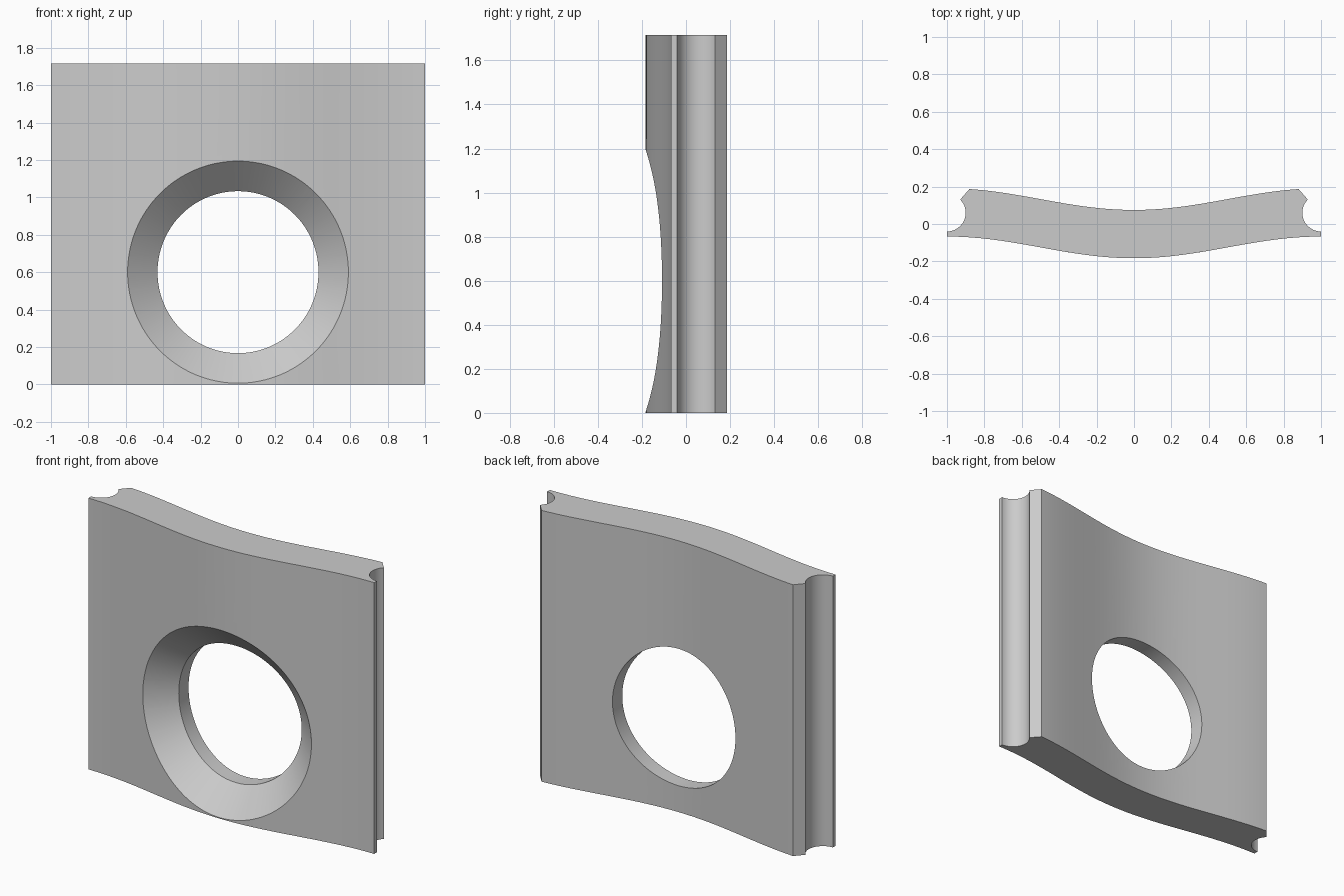
import bpy, bmesh, math

if "Cube" in bpy.data.objects:
    bpy.data.objects.remove(bpy.data.objects["Cube"])

HEIGHT, THICK = 1.716, 0.258


def bend(x):
    # front surface of the wavy plate, seen from above
    return -0.125 - 0.058 * math.cos(math.pi * x)


def make_object(name, bm):
    bmesh.ops.recalc_face_normals(bm, faces=bm.faces)
    mesh = bpy.data.meshes.new(name)
    bm.to_mesh(mesh)
    bm.free()
    ob = bpy.data.objects.new(name, mesh)
    bpy.context.collection.objects.link(ob)
    return ob


# Plan outline: front edge, grooved right side, back edge, mirrored left side
N = 48
front = [(-1 + 2 * i / N, bend(-1 + 2 * i / N)) for i in range(N + 1)]
groove = []
for i in range(17):
    a = math.radians(270 - 135 * i / 16)
    groove.append((1 + 0.1 * math.cos(a), 0.06 + 0.1 * math.sin(a)))
back = [(0.88 - 1.76 * i / N, bend(0.88 - 1.76 * i / N) + THICK) for i in range(N + 1)]
outline = front + groove + back + [(-x, y) for x, y in reversed(groove)]

# Plate, extruded while unbent so the hole can follow the curve
bm = bmesh.new()
low = [bm.verts.new((x, y - bend(x), 0)) for x, y in outline]
high = [bm.verts.new((x, y - bend(x), HEIGHT)) for x, y in outline]
n = len(outline)
for i in range(n):
    j = (i + 1) % n
    bm.faces.new((low[i], low[j], high[j], high[i]))
bm.faces.new(low)
bm.faces.new(high)
plate = make_object("wavy_plate", bm)

# Countersunk round hole cutter
bm = bmesh.new()
SEG = 128
rings = []
for r, y in ((0.644, -0.05), (0.433, 0.16), (0.433, 0.4)):
    rings.append([bm.verts.new((0.994 * r * math.cos(2 * math.pi * k / SEG), y,
                                0.6 + r * math.sin(2 * math.pi * k / SEG)))
                  for k in range(SEG)])
for a, b in zip(rings, rings[1:]):
    for k in range(SEG):
        m = (k + 1) % SEG
        bm.faces.new((a[k], a[m], b[m], b[k]))
bm.faces.new(rings[0])
bm.faces.new(rings[-1])
cutter = make_object("hole_cutter", bm)
cutter.hide_render = True

mod = plate.modifiers.new("hole", 'BOOLEAN')
mod.operation = 'DIFFERENCE'
mod.solver = 'EXACT'
mod.object = cutter
bpy.context.view_layer.update()
cut = bpy.data.meshes.new_from_object(
    plate.evaluated_get(bpy.context.evaluated_depsgraph_get()))
plate.modifiers.clear()
plate.data = cut
bpy.data.objects.remove(cutter)

# Bend the cut plate into its wave
for v in cut.vertices:
    v.co.y += bend(v.co.x)
cut.update()

# Plain grey
grey = bpy.data.materials.new("light_grey")
grey.diffuse_color = (0.6, 0.6, 0.6, 1)
grey.use_nodes = True
grey.node_tree.nodes["Principled BSDF"].inputs["Base Color"].default_value = grey.diffuse_color
cut.materials.clear()
cut.materials.append(grey)

bpy.context.view_layer.objects.active = plate
plate.select_set(True)
bpy.ops.object.shade_smooth_by_angle(angle=math.radians(25))
